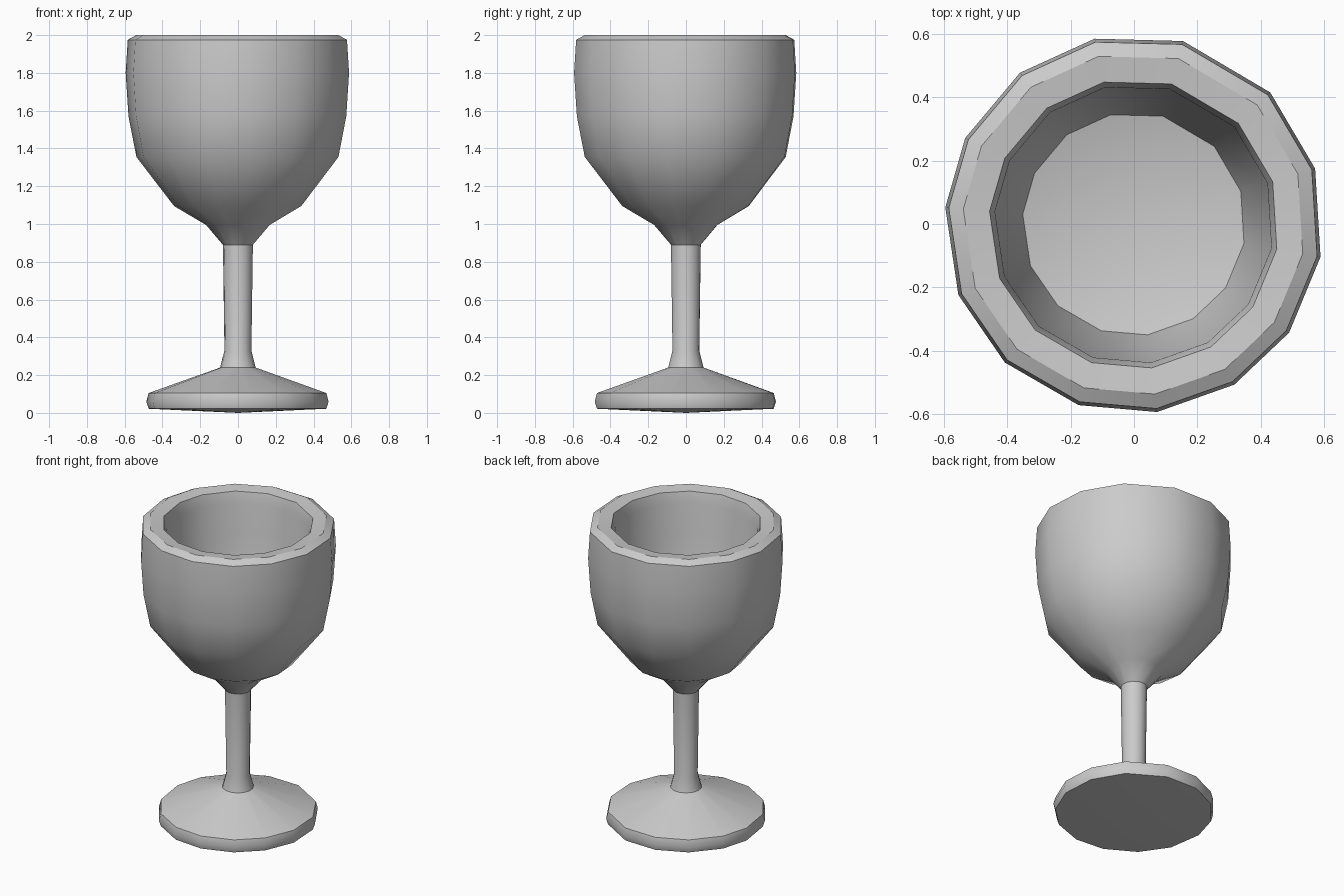
import bpy, bmesh
from math import radians, cos, sin

if "Cube" in bpy.data.objects:
    bpy.data.objects.remove(bpy.data.objects["Cube"])

# slightly uneven 14-sided cross-section (angles in degrees)
ANGLES = [-158, -133, -107, -83, -58, -35, -10, 17, 44, 75, 102, 127, 153, 175]

# profile (radius, height): underside, foot, stem, bowl, rim, inside of bowl
PROFILE = [
    (0, 0.0),
    (0.475, 0.022), (0.487, 0.06), (0.475, 0.105),        # foot edge
    (0.095, 0.24), (0.072, 0.33), (0.08, 0.89),           # stem
    (0.17, 0.995), (0.34, 1.095), (0.54, 1.355),          # bowl outside
    (0.582, 1.57), (0.597, 1.80), (0.586, 1.975),
    (0.54, 2.0), (0.457, 1.99),                           # rim
    (0.44, 1.92), (0.435, 1.72), (0.352, 1.36),           # bowl inside
    (0, 1.27),
]


def lathe(name, profile, angles):
    bm = bmesh.new()
    n = len(angles)
    rings = []
    for r, z in profile:
        if r == 0:
            rings.append([bm.verts.new((0, 0, z))] * n)
        else:
            rings.append([bm.verts.new((r * cos(radians(a)), r * sin(radians(a)), z))
                          for a in angles])
    for lo, hi in zip(rings, rings[1:]):
        for i in range(n):
            j = (i + 1) % n
            loop = [lo[i], lo[j], hi[j], hi[i]]
            bm.faces.new(list(dict.fromkeys(loop)))
    bmesh.ops.recalc_face_normals(bm, faces=bm.faces[:])
    mesh = bpy.data.meshes.new(name)
    bm.to_mesh(mesh)
    bm.free()
    obj = bpy.data.objects.new(name, mesh)
    bpy.context.collection.objects.link(obj)
    return obj


# whole goblet as one turned surface
goblet = lathe("goblet", PROFILE, ANGLES)
bpy.context.view_layer.objects.active = goblet
goblet.select_set(True)
bpy.ops.object.shade_smooth_by_angle(angle=radians(34))
